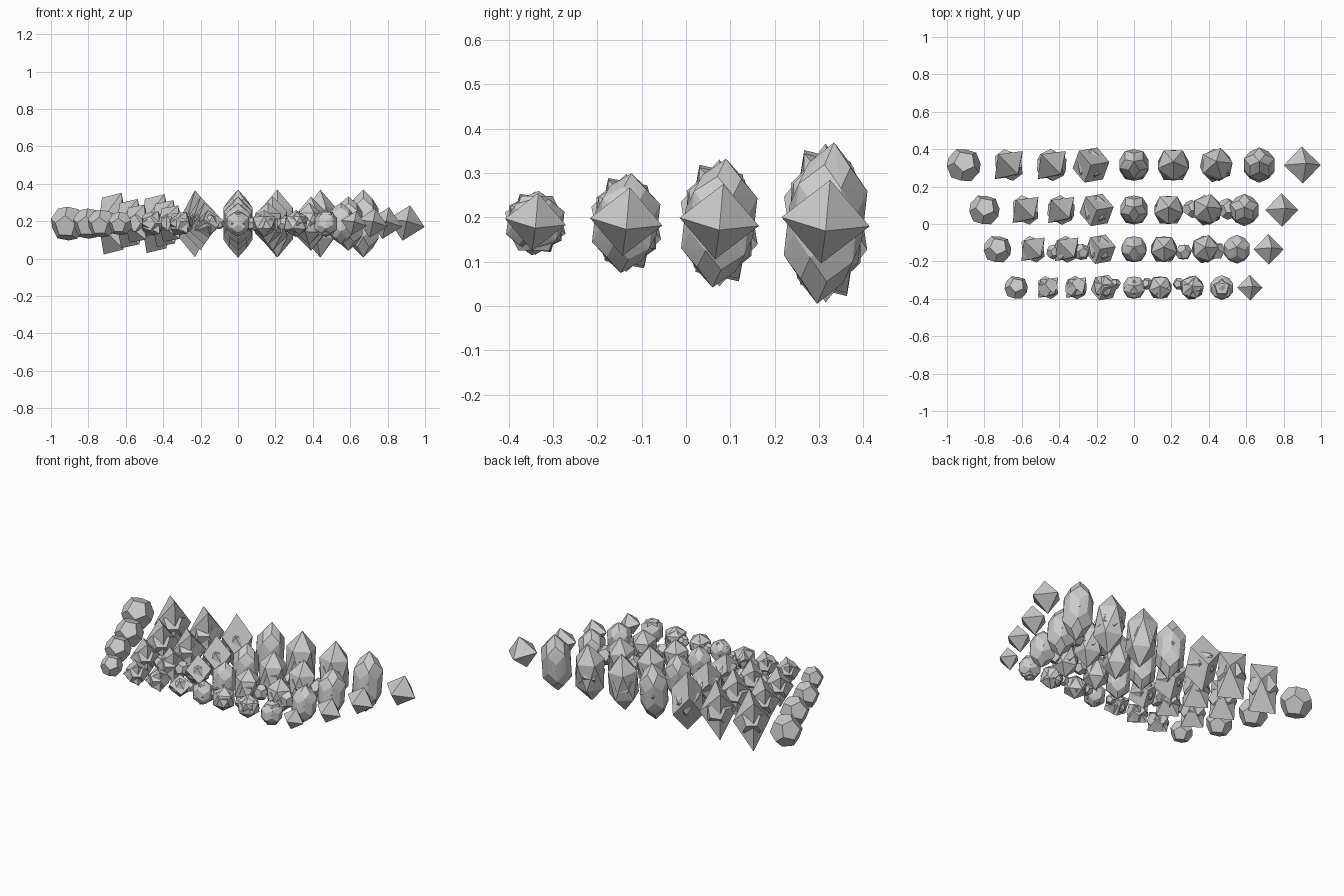
import bpy, bmesh
from math import radians, sqrt
from mathutils import Euler, Vector

if "Cube" in bpy.data.objects:
    bpy.data.objects.remove(bpy.data.objects["Cube"])

PHI = (1 + sqrt(5)) / 2


def signed(a, b, c):
    """All sign combinations of a point."""
    return {(x, y, z) for x in (a, -a) for y in (b, -b) for z in (c, -c)}


def cyclic(a, b, c):
    return signed(a, b, c) | signed(c, a, b) | signed(b, c, a)


def unit(points, size=1.0):
    return [Vector(p).normalized() * size for p in sorted(points)]


# Corner points of the solids; a pebble is an icosahedron with raised faces
SOLIDS = {
    "octa": unit(cyclic(1, 0, 0)),
    "cube": unit(signed(1, 1, 1)),
    "icosa": unit(cyclic(0, 1, PHI)),
    "dodeca": unit(signed(1, 1, 1) | cyclic(0, PHI, 1 / PHI)),
}
SOLIDS["pebble"] = SOLIDS["icosa"] + unit(signed(1, 1, 1) | cyclic(0, PHI, 1 / PHI), 0.9)


def stone(name, kind, loc, width, height, spin=(0, 0, 0), tilt=(0, 0, 0)):
    """Unit solid: spin it, stretch it to width and half height, tilt it."""
    first = Euler([radians(a) for a in spin]).to_matrix()
    last = Euler([radians(a) for a in tilt]).to_matrix()
    bm = bmesh.new()
    pts = [first @ p for p in SOLIDS[kind]]
    top = max(p.z for p in pts)
    for p in pts:
        bm.verts.new(last @ Vector((p.x * width, p.y * width, p.z / top * height)))
    bmesh.ops.convex_hull(bm, input=bm.verts)
    bmesh.ops.dissolve_limit(bm, angle_limit=radians(1), verts=bm.verts, edges=bm.edges)
    bmesh.ops.recalc_face_normals(bm, faces=bm.faces)
    mesh = bpy.data.meshes.new(name)
    bm.to_mesh(mesh)
    bm.free()
    ob = bpy.data.objects.new(name, mesh)
    ob.location = loc
    bpy.context.collection.objects.link(ob)


MID = 0.187
# Per row: y, round radius, tall width, tall half height, x of the nine columns
ROWS = [
    (0.315, 0.100, 0.092, 0.183, (-0.91, -0.67, -0.44, -0.23, 0, 0.21, 0.44, 0.67, 0.90)),
    (0.075, 0.090, 0.085, 0.146, (-0.80, -0.58, -0.39, -0.20, 0, 0.185, 0.39, 0.59, 0.79)),
    (-0.135, 0.082, 0.077, 0.113, (-0.73, -0.54, -0.36, -0.18, 0, 0.16, 0.38, 0.55, 0.72)),
    (-0.340, 0.069, 0.067, 0.073, (-0.63, -0.46, -0.31, -0.16, 0, 0.14, 0.31, 0.47, 0.62)),
]
UP = 31.717  # turns an icosahedron corner straight up
# Middle columns: tall solid, spin, width factor, height factor, core solid, core spin
TALL = [
    ("octa", (0, 40, -45), 1.15, 0.90, "dodeca", (20, 30, 15)),
    ("octa", (0, 40, -45), 1.15, 0.86, "dodeca", (10, 20, 0)),
    ("cube", (45, 35.26, 10), 1.15, 0.98, "icosa", (15, 0, 30)),
    ("pebble", (UP, 0, 0), 1.0, 1.0, "icosa", (0, 0, 0)),
    ("icosa", (UP, 0, 0), 1.06, 1.0, "dodeca", (0, 20, 0)),
    ("icosa", (UP, 0, 20), 1.06, 1.0, "dodeca", (20, 20, 10)),
    ("pebble", (UP, 0, 36), 1.05, 1.0, "dodeca", (UP, 0, 0)),
]

for r, (y, rad, width, half, xs) in enumerate(ROWS, 1):
    # Round stones at both ends of the row
    stone(f"round_stone_{r}", "dodeca", (xs[0], y, MID), rad * 0.94, rad * 0.9, (20, 10, 25))
    stone(f"end_stone_{r}", "octa", (xs[8], y, MID + 0.003), rad, rad * 0.97, tilt=(-6, 12, 0))
    # Tall stones, each around a round core
    for c, (kind, spin, wf, hf, core, core_spin) in enumerate(TALL, 2):
        at = (xs[c - 1], y, MID)
        stone(f"tall_stone_{r}_{c}", kind, at, width * wf, half * hf, spin,
              (-6 if c > 4 else 0, 0, 0))
        stone(f"core_stone_{r}_{c}", core, at, width * 0.95, width * 0.92, core_spin)

# Small filler stones
FILLERS = [(0.31, 0.08, 0.050), (0.50, 0.08, 0.058), (-0.43, -0.15, 0.040), (-0.28, -0.15, 0.045),
           (0.265, -0.15, 0.045), (0.44, -0.145, 0.050), (-0.10, -0.32, 0.030),
           (0.07, -0.32, 0.033), (0.24, -0.32, 0.033)]
for i, (x, y, rad) in enumerate(FILLERS, 1):
    stone(f"filler_stone_{i}", "dodeca", (x, y, MID), rad, rad, (10 * i, 15, 0))
